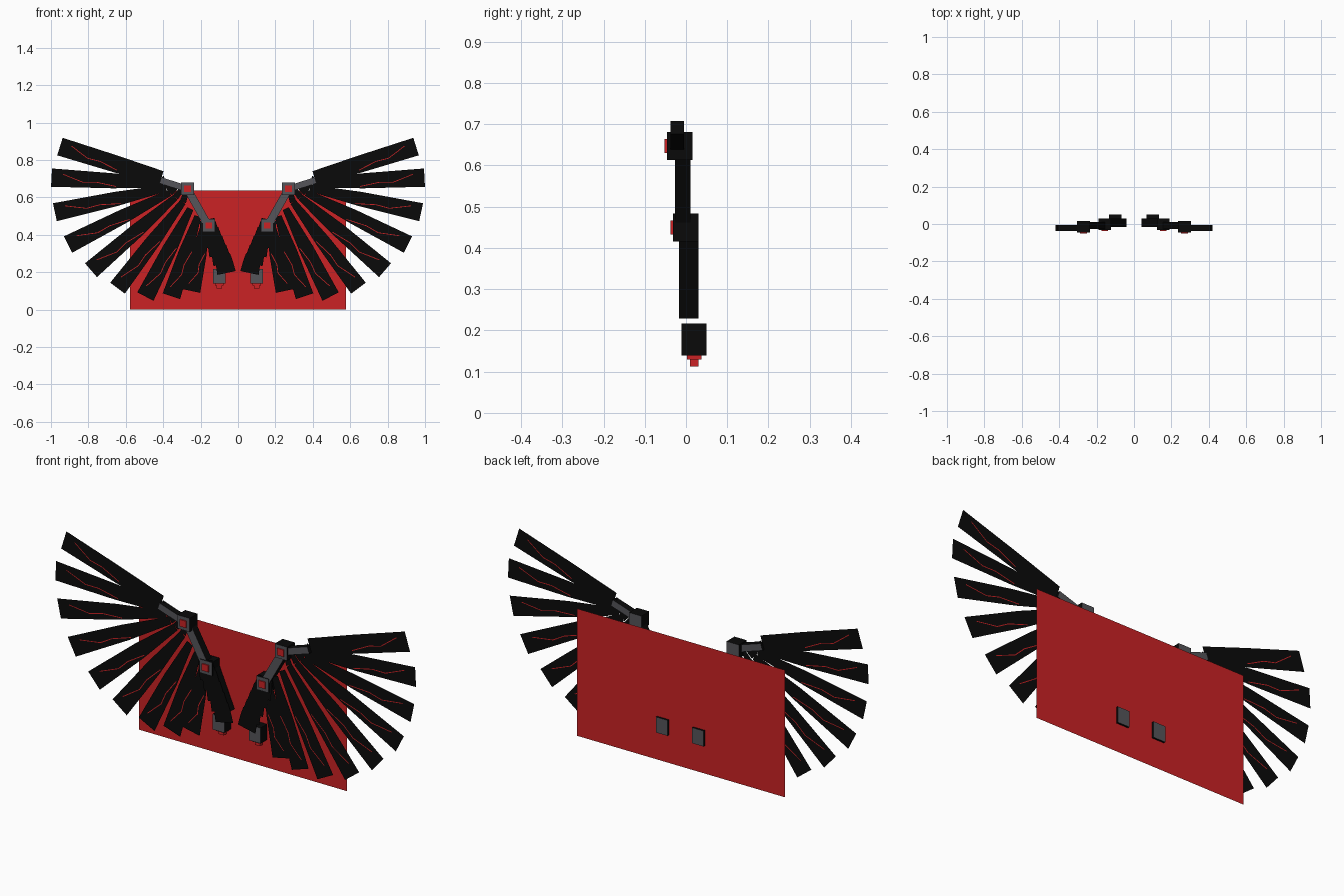
import bpy, bmesh, math
from mathutils import Vector

cube = bpy.data.objects.get("Cube")
if cube:
    bpy.data.objects.remove(cube, do_unlink=True)


def material(name, rgb):
    m = bpy.data.materials.new(name)
    m.use_nodes = True
    m.diffuse_color = (*rgb, 1)
    b = m.node_tree.nodes["Principled BSDF"]
    b.inputs["Base Color"].default_value = (*rgb, 1)
    b.inputs["Roughness"].default_value = 0.9
    return m


BLACK = material("feather black", (0.003, 0.003, 0.003))
GREY = material("metal grey", (0.09, 0.09, 0.1))
RED = material("red", (0.6, 0.016, 0.018))


def finish(name, bm, mats, mirror=True):
    """Turn a bmesh into an object, mirrored to the other wing if asked."""
    me = bpy.data.meshes.new(name)
    bm.to_mesh(me)
    bm.free()
    for m in mats:
        me.materials.append(m)
    ob = bpy.data.objects.new(name, me)
    bpy.context.collection.objects.link(ob)
    if mirror:
        ob.modifiers.new("Mirror", "MIRROR").use_mirror_merge = False
    return ob


def bar(name, a, b, width, y0, y1, mats=(GREY, BLACK)):
    """Box from a to b in the xz plane; front and back use the first material."""
    a, b = Vector(a), Vector(b)
    d = (b - a).normalized()
    n = Vector((-d.y, d.x)) * width / 2
    bm = bmesh.new()
    face = bm.faces.new([bm.verts.new((p.x, y0, p.y)) for p in (a - n, b - n, b + n, a + n)])
    ext = bmesh.ops.extrude_face_region(bm, geom=[face], use_keep_orig=True)
    moved = [v for v in ext["geom"] if isinstance(v, bmesh.types.BMVert)]
    bmesh.ops.translate(bm, verts=moved, vec=(0, y1 - y0, 0))
    bmesh.ops.recalc_face_normals(bm, faces=bm.faces)
    bm.normal_update()
    for f in bm.faces:
        f.material_index = 0 if abs(f.normal.y) > 0.5 or len(mats) == 1 else 1
    return finish(name, bm, mats)


def block(name, x, z, w, h, y0, y1, mats=(GREY, BLACK)):
    return bar(name, (x - w / 2, z), (x + w / 2, z), h, y0, y1, mats)


def feather(name, root, tip, y, root_w, tip_w, vein=True):
    """Flat blade widening to its tip, with a thin red vein on both faces."""
    a, b = Vector(root), Vector(tip)
    d = b - a
    n = Vector((-d.y, d.x)).normalized()
    bm = bmesh.new()

    def poly(pts, yy, mat):
        vs = []
        for t, s in pts:
            p = a + d * t + n * s
            vs.append(bm.verts.new((p.x, yy, p.y)))
        bm.faces.new(vs).material_index = mat

    mid = (root_w + tip_w * 2) / 3
    up = [(0, root_w / 2), (0.45, mid / 2), (1, tip_w / 2)]
    poly([(t, -s) for t, s in up] + up[::-1], y, 0)
    if vein:
        path = [(0.42, -0.3), (0.6, -0.12), (0.72, -0.16), (0.9, 0.22)]
        for (t0, s0), (t1, s1) in zip(path, path[1:]):
            for off in (-0.0012, 0.0012):
                poly([(t0, s0 * tip_w - 0.002), (t1, s1 * tip_w - 0.002),
                      (t1, s1 * tip_w + 0.002), (t0, s0 * tip_w + 0.002)], y + off, 1)
    return finish(name, bm, (BLACK, RED))


# Red back panel
bm = bmesh.new()
bm.faces.new([bm.verts.new((x, 0.04, z)) for x, z in
              ((-0.577, 0), (0.577, 0), (0.577, 0.637), (-0.577, 0.637))])
finish("back_panel", bm, (RED,), mirror=False)

# Mounting block with red nozzle
block("mount_block", 0.10, 0.178, 0.065, 0.078, -0.011, 0.05)
block("nozzle_flange", 0.10, 0.135, 0.045, 0.01, 0.002, 0.038, (RED,))
block("nozzle_tip", 0.10, 0.123, 0.028, 0.02, 0.01, 0.03, (RED,))

# Arm segments and joints
bar("lower_arm", (0.065, 0.24), (0.155, 0.45), 0.055, -0.017, 0.03)
bar("upper_arm", (0.16, 0.45), (0.27, 0.645), 0.042, -0.027, 0.011)
bar("hand_arm", (0.27, 0.645), (0.415, 0.692), 0.034, -0.037, -0.005)
for name, x, z, y0, y1 in (("shoulder", 0.157, 0.45, -0.031, 0.03),
                           ("elbow", 0.27, 0.647, -0.046, 0.016)):
    block(name + "_joint", x, z, 0.068, 0.068, y0, y1)
    block(name + "_light", x, z, 0.036, 0.034, y0 - 0.006, y0, (RED,))

# Fan of long feathers: root, tip, root width
fan = [((0.41, 0.703), (0.952, 0.872), 0.078),
       ((0.40, 0.675), (0.997, 0.706), 0.045),
       ((0.385, 0.650), (0.979, 0.521), 0.035),
       ((0.365, 0.625), (0.909, 0.348), 0.035),
       ((0.335, 0.600), (0.786, 0.211), 0.035),
       ((0.295, 0.575), (0.644, 0.115), 0.035),
       ((0.255, 0.540), (0.495, 0.070), 0.035),
       ((0.215, 0.500), (0.356, 0.072), 0.035),
       ((0.175, 0.455), (0.250, 0.100), 0.045)]
for i, (root, tip, w) in enumerate(fan):
    feather(f"feather_{i + 1}", root, tip, -0.019 + i * 0.0005, w, 0.098)

# Quills joining the feathers to the arm
for i, (root, tip, w) in enumerate(fan[:6]):
    hub = Vector((0.40 - i * 0.025, 0.695 - i * 0.012))
    feather(f"quill_{i + 1}", hub, root, -0.018 + i * 0.0005, 0.02, 0.035, vein=False)

# Short stepped feathers over the lower arm
tilt = math.radians(-78)
for i in range(5):
    c = Vector((0.072 + i * 0.021, 0.245 + i * 0.047))
    half = Vector((math.cos(tilt), -math.sin(tilt))) * 0.05
    feather(f"short_feather_{i + 1}", c + half, c - half, -0.0195 - i * 0.0006, 0.08, 0.1, vein=False)
